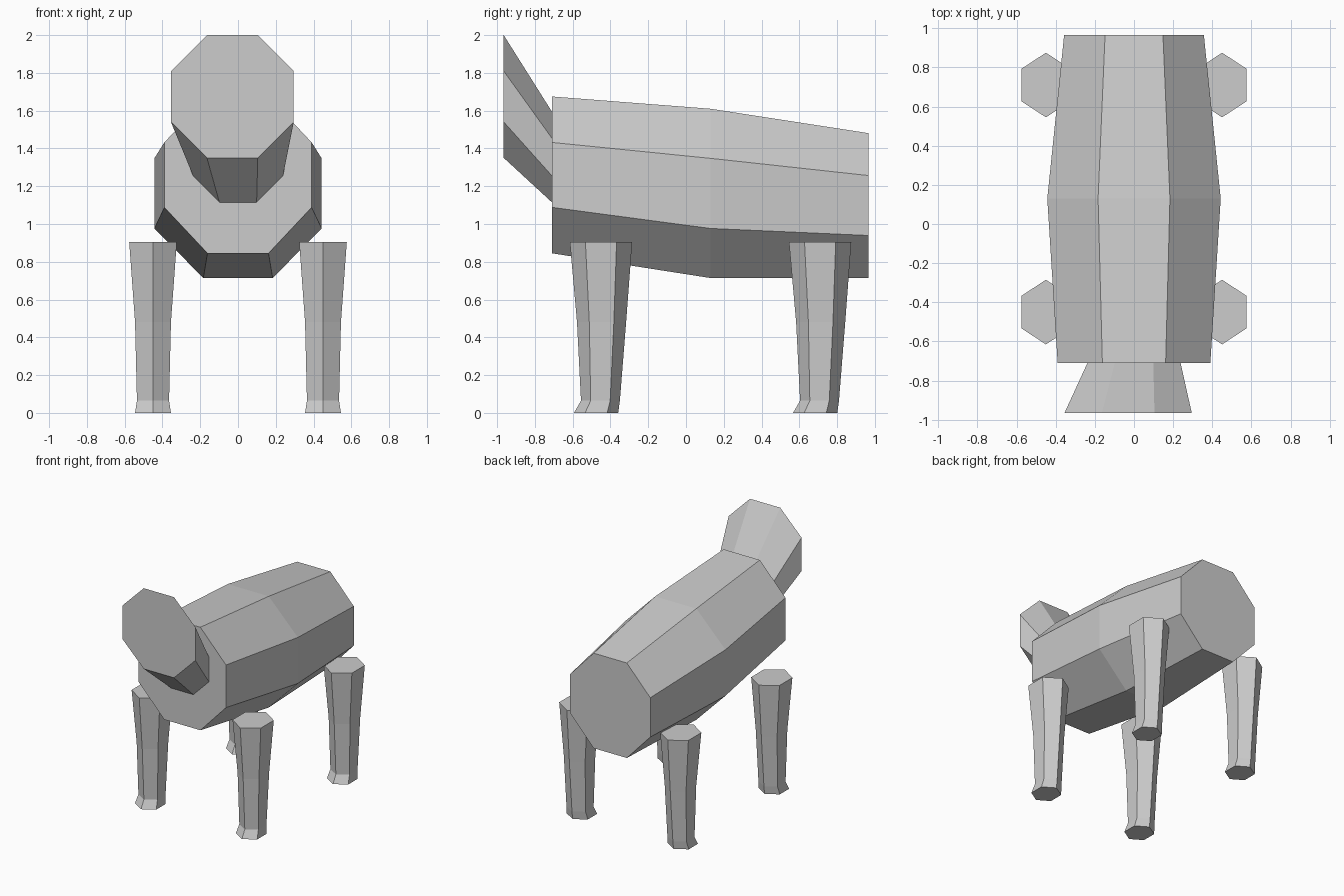
import bpy
import bmesh
from math import cos, sin, pi

cube = bpy.data.objects.get("Cube")
if cube:
    bpy.data.objects.remove(cube, do_unlink=True)

grey = bpy.data.materials.new("plain grey")
grey.use_nodes = True
colour = (0.604, 0.604, 0.604, 1)
grey.diffuse_color = colour
grey.node_tree.nodes["Principled BSDF"].inputs["Base Color"].default_value = colour


def loft(name, rings, cap_end=True):
    """Join matching rings of points into one flat-shaded, capped tube."""
    bm = bmesh.new()
    loops = [[bm.verts.new(p) for p in ring] for ring in rings]
    for a, b in zip(loops, loops[1:]):
        for i in range(len(a)):
            j = (i + 1) % len(a)
            bm.faces.new((a[i], a[j], b[j], b[i]))
    bm.faces.new(loops[0])
    if cap_end:
        bm.faces.new(loops[-1])
    bmesh.ops.recalc_face_normals(bm, faces=bm.faces[:])
    mesh = bpy.data.meshes.new(name)
    bm.to_mesh(mesh)
    bm.free()
    mesh.materials.append(grey)
    obj = bpy.data.objects.new(name, mesh)
    bpy.context.collection.objects.link(obj)
    return obj


def octagon(y, cx, cz, half_x, half_z):
    """Upright octagon with flat top and sides, facing along y."""
    k = 1 / cos(pi / 8)
    angles = [(i + 0.5) * pi / 4 for i in range(8)]
    return [(cx + half_x * k * cos(a), y, cz + half_z * k * sin(a)) for a in angles]


def hexagon(z, cx, cy, half_x, half_y):
    """Level hexagon with points at the front and back."""
    k = 1 / cos(pi / 6)
    angles = [pi / 2 + i * pi / 3 for i in range(6)]
    return [(cx + half_x * k * cos(a), cy + half_y * sin(a), z) for a in angles]


# Barrel-shaped body, sloping down to the rear
loft("body", [octagon(-0.71, 0, 1.26, 0.39, 0.415),
              octagon(0.13, 0, 1.162, 0.443, 0.448),
              octagon(0.965, 0, 1.098, 0.357, 0.383)])

# Flared head, its open end resting on the body front
loft("head", [octagon(-0.965, -0.03, 1.675, 0.325, 0.325),
              octagon(-0.71, 0, 1.355, 0.238, 0.24)], cap_end=False)

# Four tapering legs with feet pushed forward: height, y shift, half sizes
LEG = [(0, -0.026, 0.095, 0.117), (0.065, -0.003, 0.085, 0.103),
       (0.48, 0.003, 0.095, 0.13), (0.905, 0, 0.126, 0.165)]
for end, y in (("front", -0.45), ("rear", 0.71)):
    for side, x in (("left", 0.45), ("right", -0.45)):
        loft(f"{end}_{side}_leg",
             [hexagon(z, x, y + dy, hx, hy) for z, dy, hx, hy in LEG])
